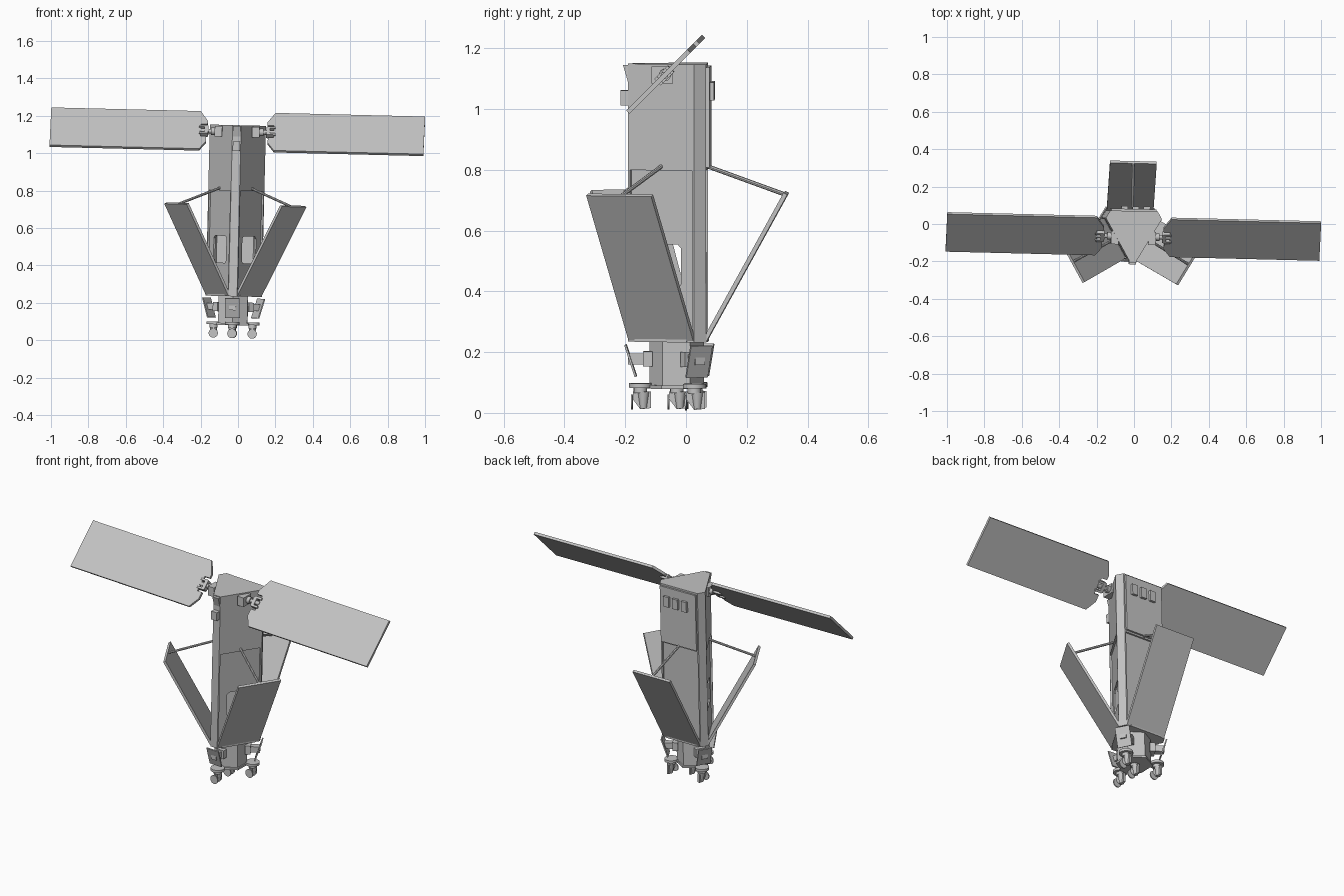
import bpy, bmesh, math
from mathutils import Matrix, Vector

if "Cube" in bpy.data.objects:
    bpy.data.objects.remove(bpy.data.objects["Cube"])

grey = bpy.data.materials.new("light_grey")
grey.use_nodes = True
grey.diffuse_color = (0.55, 0.55, 0.55, 1)
grey.node_tree.nodes["Principled BSDF"].inputs["Base Color"].default_value = (0.55, 0.55, 0.55, 1)


def move(x, y, z):
    return Matrix.Translation((x, y, z))


def rot(deg, axis):
    return Matrix.Rotation(math.radians(deg), 4, axis)


# Whole model leans slightly
LEAN = move(-0.03, -0.03, 0) @ rot(-1.4, "Z") @ rot(1.4, "Y")
TURNS = [rot(120 * k, "Z") for k in range(3)]


def finish(name, bm, m):
    bm.transform(LEAN @ m)
    bmesh.ops.recalc_face_normals(bm, faces=bm.faces)
    mesh = bpy.data.meshes.new(name)
    bm.to_mesh(mesh)
    bm.free()
    mesh.materials.append(grey)
    ob = bpy.data.objects.new(name, mesh)
    bpy.context.collection.objects.link(ob)
    return ob


def prism(name, pts, z0, z1, m=Matrix()):
    bm = bmesh.new()
    low = [bm.verts.new((x, y, z0)) for x, y in pts]
    top = [bm.verts.new((x, y, z1)) for x, y in pts]
    bm.faces.new(low)
    bm.faces.new(top)
    n = len(pts)
    for i in range(n):
        j = (i + 1) % n
        bm.faces.new((low[i], low[j], top[j], top[i]))
    return finish(name, bm, m)


def box(name, size, m):
    bm = bmesh.new()
    bmesh.ops.create_cube(bm, size=1, matrix=Matrix.Diagonal((*size, 1)))
    return finish(name, bm, m)


def rod(name, r, a, b, sides=16, r2=None):
    a, b = Vector(a), Vector(b)
    d = b - a
    bm = bmesh.new()
    bmesh.ops.create_cone(bm, cap_ends=True, segments=sides, radius1=r,
                          radius2=r if r2 is None else r2, depth=d.length)
    m = Matrix.Translation((a + b) / 2) @ d.to_track_quat("Z", "Y").to_matrix().to_4x4()
    ob = finish(name, bm, m)
    for p in ob.data.polygons:
        p.use_smooth = len(p.vertices) == 4
    ob.data.set_sharp_from_angle(angle=math.radians(35))
    return ob


def three_fold(corner):
    return [(t @ Vector((x, y, 0))).xy[:] for t in TURNS for x, y in corner]


# Body: solid top, recessed lower faces between corner posts, base cap
full = three_fold([(-.023, -.16), (.023, -.16)])
posts = three_fold([(-.018, -.148), (-.027, -.153), (-.023, -.16),
                    (.023, -.16), (.027, -.153), (.018, -.148)])
prism("upper_body", full, 0.80, 1.15)
prism("base_cap", full, 0.235, 0.25)
lower = prism("lower_body", posts, 0.25, 0.80)
box("back_plate", (0.24, 0.012, 0.33), move(0, 0.105, 0.975))

# Hollow inside and side openings
cutters = [prism("cavity_cutter", three_fold([(-.02, -.125), (.02, -.125)]), 0.29, 0.77)]
opening = [(-.07, -.06), (-.058, -.072), (.058, -.072), (.07, -.06),
           (.07, .06), (.058, .072), (-.058, .072), (-.07, .06)]
for t in TURNS[1:]:
    cutters.append(prism("opening_cutter", opening, -.04, .04,
                         t @ move(0, .09, .485) @ rot(90, "X")))
for c in cutters:
    mod = lower.modifiers.new(c.name, "BOOLEAN")
    mod.object = c
    mod.operation = "DIFFERENCE"
    mod.solver = "EXACT"
    c.hide_render = True
    c.hide_viewport = True

# Opened petals with struts
for t in TURNS:
    box("petal", (0.25, 0.014, 0.55), t @ move(0, 0.095, 0.243) @ rot(-28.9, "X") @ move(0, 0, 0.275))
    box("petal_hinge", (0.2, 0.012, 0.016), t @ move(0, 0.098, 0.243))
    rod("petal_strut", 0.007, t @ Vector((0, 0.092, 0.815)), t @ Vector((0, 0.353, 0.72)), 8)

# Wings and their mounts
outline = [(1, .142), (1, -.142), (.2, -.142), (.165, -.085), (.165, -.045), (.195, -.045),
           (.195, .045), (.16, .045), (.16, .07), (.2, .142)]
for s, side in ((1, "left"), (-1, "right")):
    prism(side + "_wing", [(s * x, y) for x, y in outline], -.0075, .0075,
          move(0, -.036, 1.115) @ rot(45, "X"))
    box(side + "_wing_mount", (.04, .07, .055), move(s * .1, -.045, 1.115))
    rod(side + "_wing_axle", .012, (s * .11, -.036, 1.115), (s * .2, -.036, 1.115), 12)
    rod(side + "_wing_drum", .02, (s * .12, -.036, 1.115), (s * .14, -.036, 1.115))
    box(side + "_wing_yoke", (.02, .055, .03), move(s * .165, -.036, 1.115) @ rot(45, "X"))
    for v in (-.025, .025):
        box(side + "_wing_fork", (.045, .012, .03),
            move(s * .182, -.036, 1.115) @ rot(45, "X") @ move(0, v, 0))

# Front sensors and rear boxes
prism("front_wedge", [(0, 0), (0, -.055), (-.016, 0)], -.02, .02,
      move(0, -.16, 1.145) @ Matrix(((0, 0, 1, 0), (1, 0, 0, 0), (0, 1, 0, 0), (0, 0, 0, 1))))
box("front_sensor", (.038, .03, .05), move(0, -.17, 1.037))
for x in (-.05, .01, .07):
    box("rear_box", (.035, .02, .06), move(x, .115, 1.06))

# Neck and base plate
for name, r, z0, z1 in (("neck", .09, .09, .24), ("base_plate", .098, .08, .092)):
    prism(name, [(r * math.sin(math.pi * k / 3), r * math.cos(math.pi * k / 3)) for k in range(6)], z0, z1)


# Thruster: disc, collar, fin and tilted dish
def thruster(x, y):
    rod("thruster_disc", .038, (x, y, .083), (x, y, .098), 20)
    rod("thruster_collar", .022, (x, y, .066), (x, y, .084))
    rod("thruster_body", .012, (x, y + .01, .015), (x, y + .01, .07), 12, .02)
    prism("thruster_fin", [(-.025, .07), (-.025, .045), (.0, .012), (.035, .016), (.035, .07)], -.006, .006,
          move(x, y, 0) @ Matrix(((0, 0, 1, 0), (1, 0, 0, 0), (0, 1, 0, 0), (0, 0, 0, 1))))
    rod("thruster_dish", .025, (x, y - .031, .036), (x, y - .025, .036), 16)


thruster(0, 0)
for t in TURNS:
    thruster(*(t @ Vector((0, -.12, 0))).xy)
    box("plate_arm", (.035, .09, .035), t @ move(0, -.115, .178))
    box("plate_bracket", (.06, .03, .05), t @ move(0, -.095, .178))
    box("small_plate", (.08, .007, .11), t @ move(0, -.152, .172) @ rot(18, "X"))
